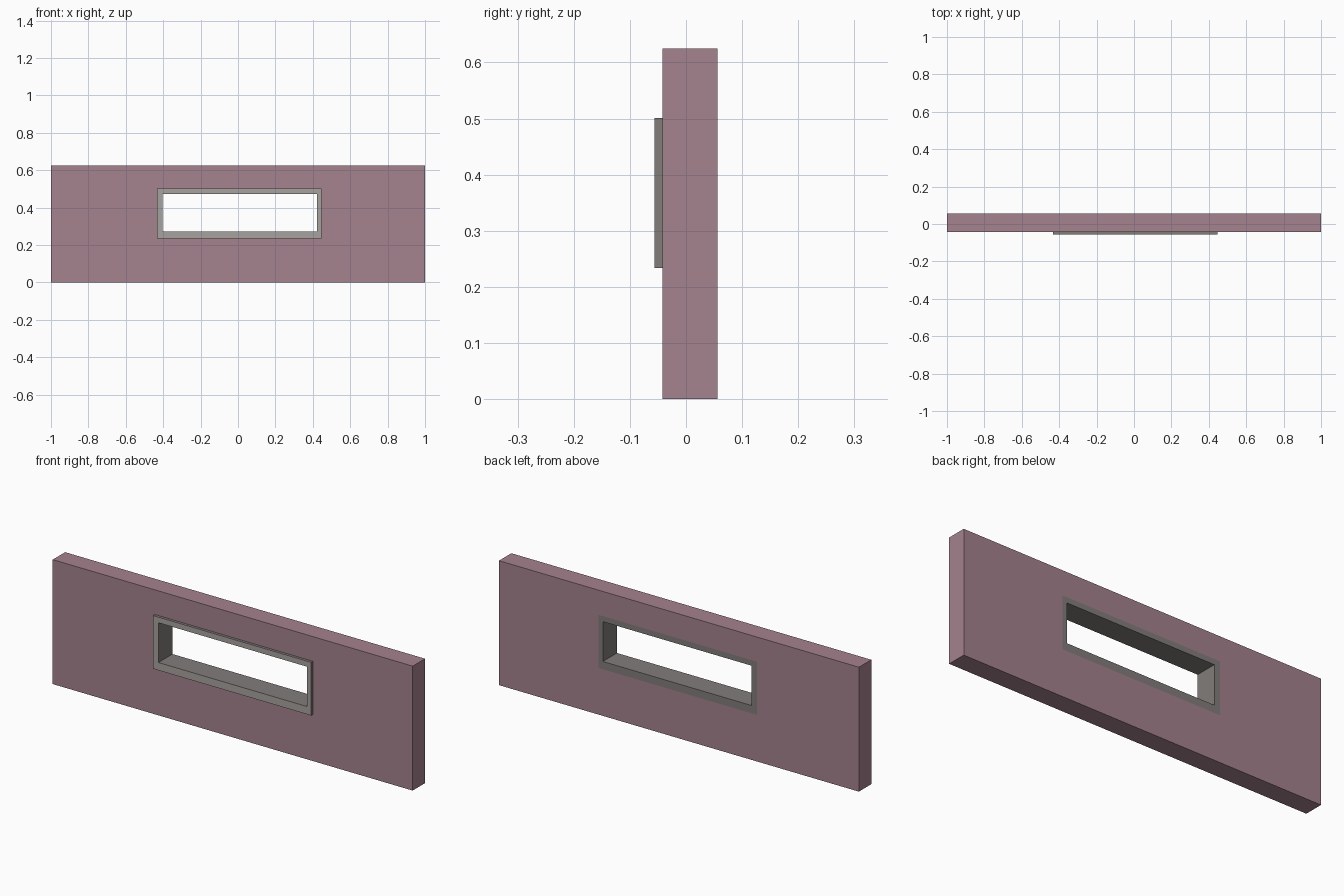
import bpy

if "Cube" in bpy.data.objects:
    bpy.data.objects.remove(bpy.data.objects["Cube"])


def material(name, srgb):
    m = bpy.data.materials.new(name)
    lin = [((c / 255 + 0.055) / 1.055) ** 2.4 for c in srgb]
    m.diffuse_color = (*lin, 1)
    m.use_nodes = True
    m.node_tree.nodes["Principled BSDF"].inputs["Base Color"].default_value = m.diffuse_color
    return m


def pierced_slab(name, outer, inner, y0, y1, mats):
    """Rectangular slab with a rectangular opening; rects are x0, x1, z0, z1."""
    def corners(r, y):
        return [(r[0], y, r[2]), (r[1], y, r[2]), (r[1], y, r[3]), (r[0], y, r[3])]

    # vertex rings: outer front, inner front, inner back, outer back
    verts = (corners(outer, y0) + corners(inner, y0)
             + corners(inner, y1) + corners(outer, y1))
    faces = []
    for ring in range(4):
        a, b = ring * 4, (ring + 1) % 4 * 4
        for i in range(4):
            j = (i + 1) % 4
            faces.append((a + i, a + j, b + j, b + i))
    me = bpy.data.meshes.new(name)
    me.from_pydata(verts, [], faces)
    for m in mats:
        me.materials.append(m)
    # front faces take the first colour, all others the last
    for p in me.polygons:
        p.material_index = 0 if p.normal.y < -0.5 else len(mats) - 1
    ob = bpy.data.objects.new(name, me)
    bpy.context.collection.objects.link(ob)
    return ob


wall_pink = material("dusty pink wall", (165, 130, 142))
light_grey = material("light grey trim", (167, 162, 159))
dark_grey = material("dark grey frame", (130, 125, 123))

frame_outer = (-0.434, 0.446, 0.234, 0.501)
frame_inner = (-0.403, 0.423, 0.273, 0.473)

# wall with window opening
pierced_slab("wall", (-1, 1, 0, 0.625), frame_outer, -0.042, 0.056, [wall_pink])
# window frame, proud of the wall at the front and flush at the back
pierced_slab("window_frame", frame_outer, frame_inner, -0.056, 0.056,
             [light_grey, dark_grey])
